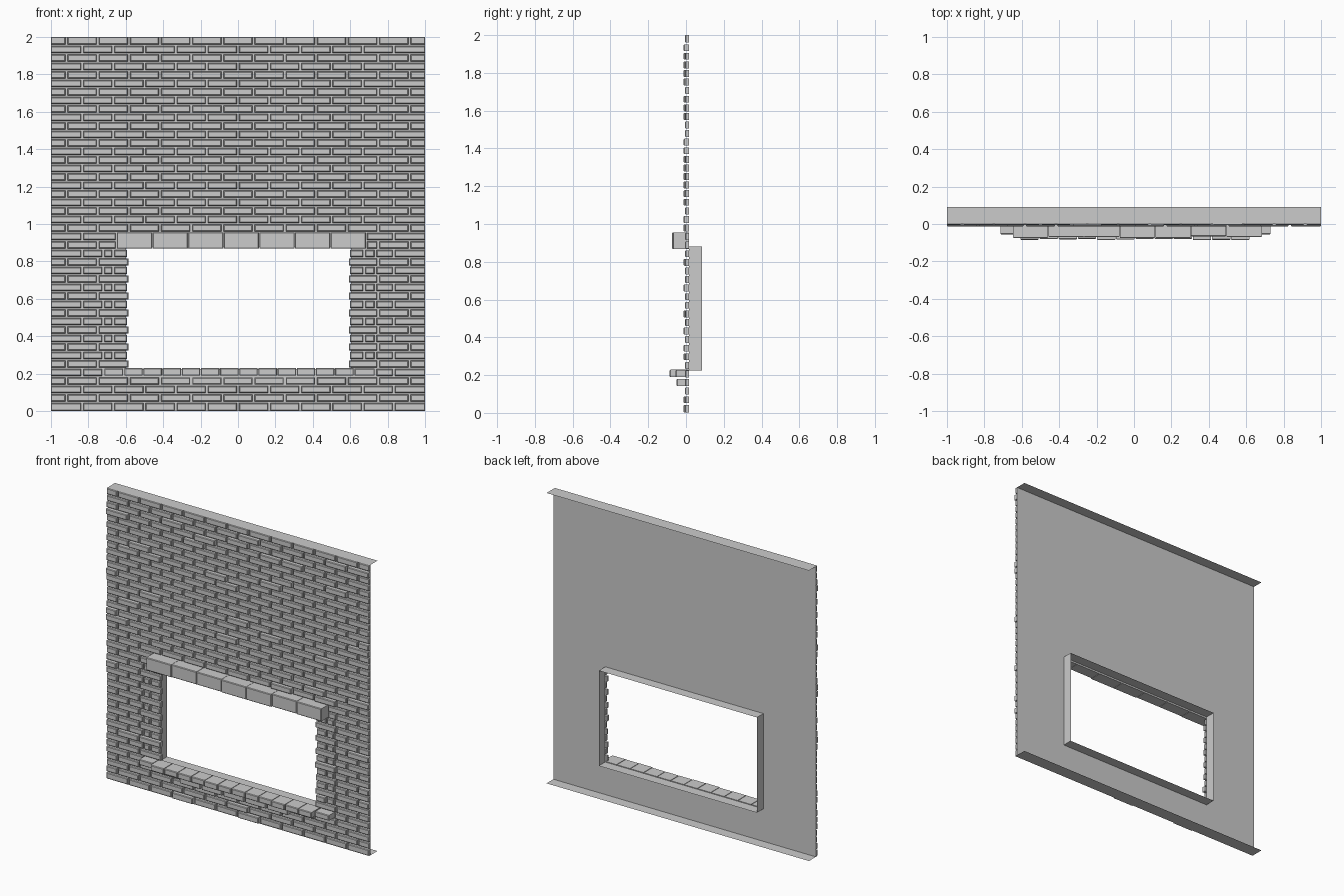
import bpy, bmesh, random

if "Cube" in bpy.data.objects:
    bpy.data.objects.remove(bpy.data.objects["Cube"])

random.seed(7)
ROWS, H, L = 44, 2 / 44, 1 / 6     # courses, course height, brick length
BACK = 0.015                       # plane of the mortar sheet
GAP = 0.006                        # half a joint
OX0, OX1, OZ0, OZ1 = -0.6, 0.605, 0.224, 0.88   # window opening in the sheet


def finish(bm, name):
    bmesh.ops.recalc_face_normals(bm, faces=bm.faces)
    me = bpy.data.meshes.new(name)
    bm.to_mesh(me)
    bm.free()
    ob = bpy.data.objects.new(name, me)
    bpy.context.collection.objects.link(ob)
    return ob


def block(bm, x0, x1, z0, z1, front, cham=0.004, back=BACK):
    """Box with a chamfered front face."""
    rings = []
    for y, i in ((back, 0), (front + cham, 0), (front, cham)):
        rings.append([bm.verts.new((x, y, z)) for x, z in
                      ((x0 + i, z0 + i), (x1 - i, z0 + i), (x1 - i, z1 - i), (x0 + i, z1 - i))])
    for a, b in zip(rings, rings[1:]):
        for k in range(4):
            bm.faces.new((a[k], a[(k + 1) % 4], b[(k + 1) % 4], b[k]))
    bm.faces.new(rings[0])
    bm.faces.new(rings[-1])


def sheet(bm, *pts):
    bm.faces.new([bm.verts.new(p) for p in pts])


def course(bm, row, a, b, cuts=(), front=None):
    """Lay one course between a and b, with running-bond joints or given cuts."""
    z0 = row * H + (0.002 if row == 0 else GAP)
    z1 = (row + 1) * H - (0 if row == ROWS - 1 else GAP / 2)
    shift = L / 2 if row % 2 else 0
    joints = [-1 - L + shift + k * L for k in range(15)]
    lo = min(cuts) if cuts else 9
    hi = max(cuts) if cuts else -9
    if cuts:   # special joints replace the regular ones beside them
        joints = [j for j in joints if j < lo - 0.02 or j > hi + 0.02] + list(cuts)
    edges = [a] + sorted(j for j in joints if a + 0.02 < j < b - 0.02) + [b]
    for x0, x1 in zip(edges, edges[1:]):
        y = front
        if y is None:
            y = -0.013 if random.random() < 0.1 else random.uniform(-0.006, -0.003)
        e0 = 0 if x0 <= -1 else GAP
        e1 = 0 if x1 >= 1 else GAP
        block(bm, x0 + e0, x1 - e1, z0, z1, y)


# Brick courses
bm = bmesh.new()
for row in range(ROWS):
    if row == 3:                                   # projecting course below the sill
        course(bm, row, -1, -2.5 * L)
        course(bm, row, 2.5 * L, 1)
    elif row == 4:
        course(bm, row, -1, -0.72)
        course(bm, row, 0.735, 1)
    elif 5 <= row < 19:                            # jambs beside the window
        if row % 2:
            course(bm, row, -1, -0.58, (-0.75,))
            course(bm, row, 0.587, 1, (0.75,))
        else:
            course(bm, row, -1, -0.588, (-0.72, -0.667))
            course(bm, row, 0.594, 1, (0.675, 0.735))
    elif row in (19, 20):                          # beside the lintel
        course(bm, row, -1, -0.648)
        course(bm, row, 0.684, 1)
    else:
        course(bm, row, -1, 1)
finish(bm, "wall_bricks")

# Sill: overhanging bricks, stepped ends and a support course
bm = bmesh.new()
w = 1.23 / 12
for i in range(12):
    x = -0.61 + i * w
    block(bm, x + 0.002, x + w - 0.002, 0.19, 0.229, -0.087 + random.uniform(0, 0.008))
block(bm, -0.715, -0.614, 0.19, 0.227, -0.055)
block(bm, 0.624, 0.73, 0.19, 0.227, -0.055)
course(bm, 3, -2.5 * L, 2.5 * L, front=-0.05)
finish(bm, "window_sill")

# Lintel blocks
bm = bmesh.new()
for i in range(7):
    x = -0.648 + i * 0.1903
    block(bm, x + 0.001, x + 0.1893, 0.868, 0.955, random.choice((-0.075, -0.066, -0.07)))
finish(bm, "lintel")

# Mortar sheet around the opening
bm = bmesh.new()
for x0, x1, z0, z1 in ((-1, OX0, 0, 2), (OX1, 1, 0, 2), (OX0, OX1, 0, OZ0), (OX0, OX1, OZ1, 2)):
    sheet(bm, (x0, BACK, z0), (x1, BACK, z0), (x1, BACK, z1), (x0, BACK, z1))
finish(bm, "backing_sheet")

# Window reveal going back from the sheet
bm = bmesh.new()
c = [(OX0, OZ0), (OX1, OZ0), (OX1, OZ1), (OX0, OZ1)]
for (xa, za), (xb, zb) in zip(c, c[1:] + c[:1]):
    sheet(bm, (xa, BACK, za), (xb, BACK, zb), (xb, 0.085, zb), (xa, 0.085, za))
finish(bm, "window_reveal")

# Top and bottom flanges
for name, z in (("bottom_flange", 0), ("top_flange", 2)):
    bm = bmesh.new()
    sheet(bm, (-1, 0, z), (1, 0, z), (1, 0.09, z), (-1, 0.09, z))
    finish(bm, name)
